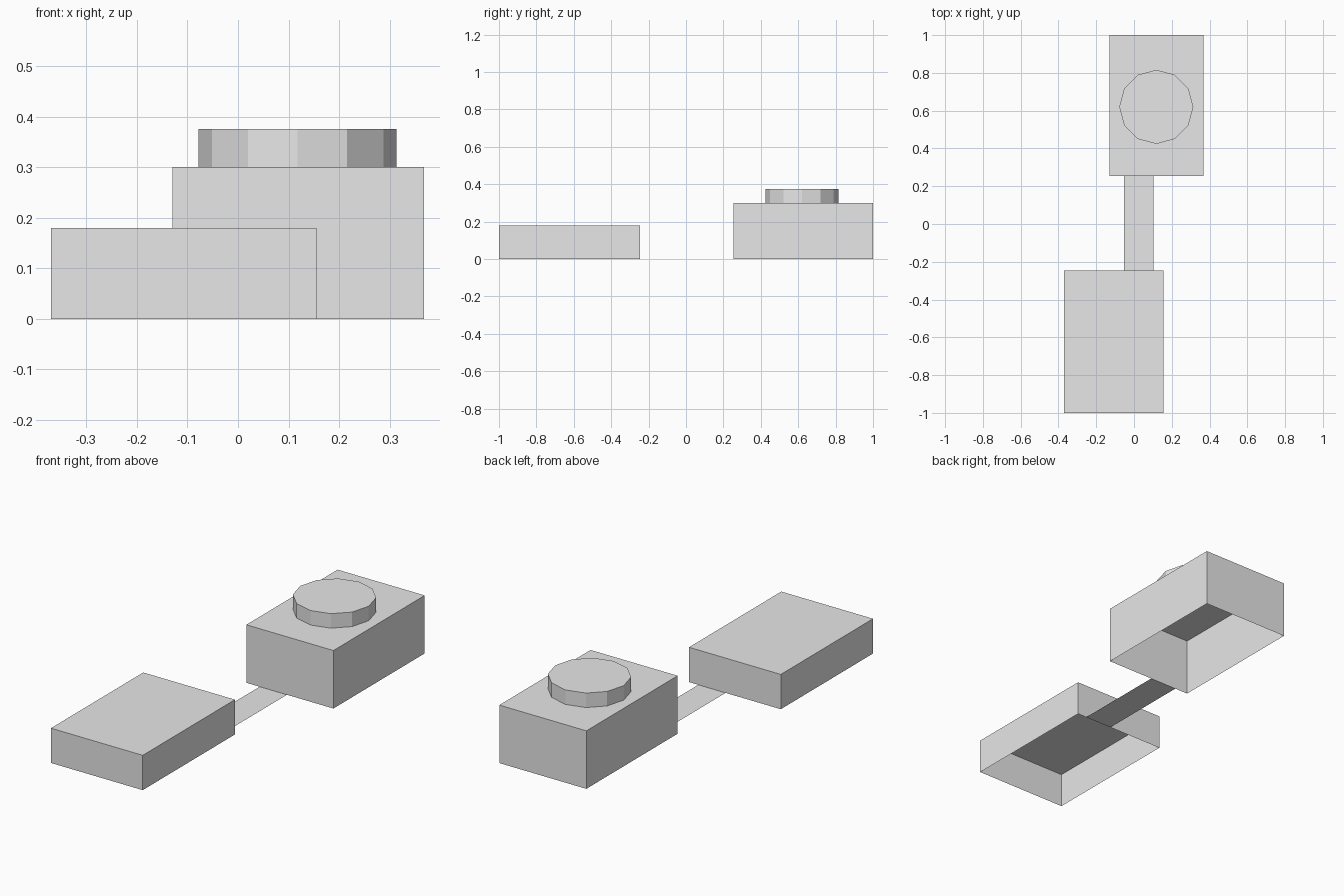
import bpy
import bmesh
from mathutils import Matrix, Vector

cube = bpy.data.objects.get("Cube")
if cube:
    bpy.data.objects.remove(cube, do_unlink=True)

GREY = (0.8, 0.8, 0.8, 1.0)
grey = bpy.data.materials.new("light_grey")
grey.use_nodes = True
grey.diffuse_color = GREY
grey.node_tree.nodes["Principled BSDF"].inputs["Base Color"].default_value = GREY


def finish(name, bm):
    """Turn a bmesh into a flat-shaded grey object."""
    mesh = bpy.data.meshes.new(name)
    bm.to_mesh(mesh)
    bm.free()
    mesh.materials.append(grey)
    obj = bpy.data.objects.new(name, mesh)
    bpy.context.collection.objects.link(obj)
    return obj


def drop_bottom(bm):
    """Leave a shell open underneath."""
    bm.normal_update()
    down = [f for f in bm.faces if f.normal.z < -0.9]
    bmesh.ops.delete(bm, geom=down, context='FACES_ONLY')


def open_box(name, low, high):
    low, high = Vector(low), Vector(high)
    bm = bmesh.new()
    place = Matrix.Translation((low + high) / 2) @ Matrix.Diagonal((*(high - low), 1))
    bmesh.ops.create_cube(bm, size=1, matrix=place)
    drop_bottom(bm)
    return finish(name, bm)


# Two blocks, hollow underneath
open_box("front_block", (-0.37, -1, 0), (0.155, -0.246, 0.18))
open_box("back_block", (-0.13, 0.254, 0), (0.368, 1, 0.30))

# Twelve-sided drum on the back block
bm = bmesh.new()
bmesh.ops.create_cone(bm, cap_ends=True, segments=12, radius1=0.196, radius2=0.196,
                      depth=0.075, matrix=Matrix.Translation((0.118, 0.62, 0.3375)))
drop_bottom(bm)
finish("roof_drum", bm)

# Flat ground path joining the blocks
bm = bmesh.new()
bmesh.ops.create_grid(bm, x_segments=1, y_segments=1, size=0.5,
                      matrix=Matrix.Translation((0.024, 0.004, 0)) @ Matrix.Diagonal((0.156, 0.5, 1, 1)))
finish("connecting_path", bm)
